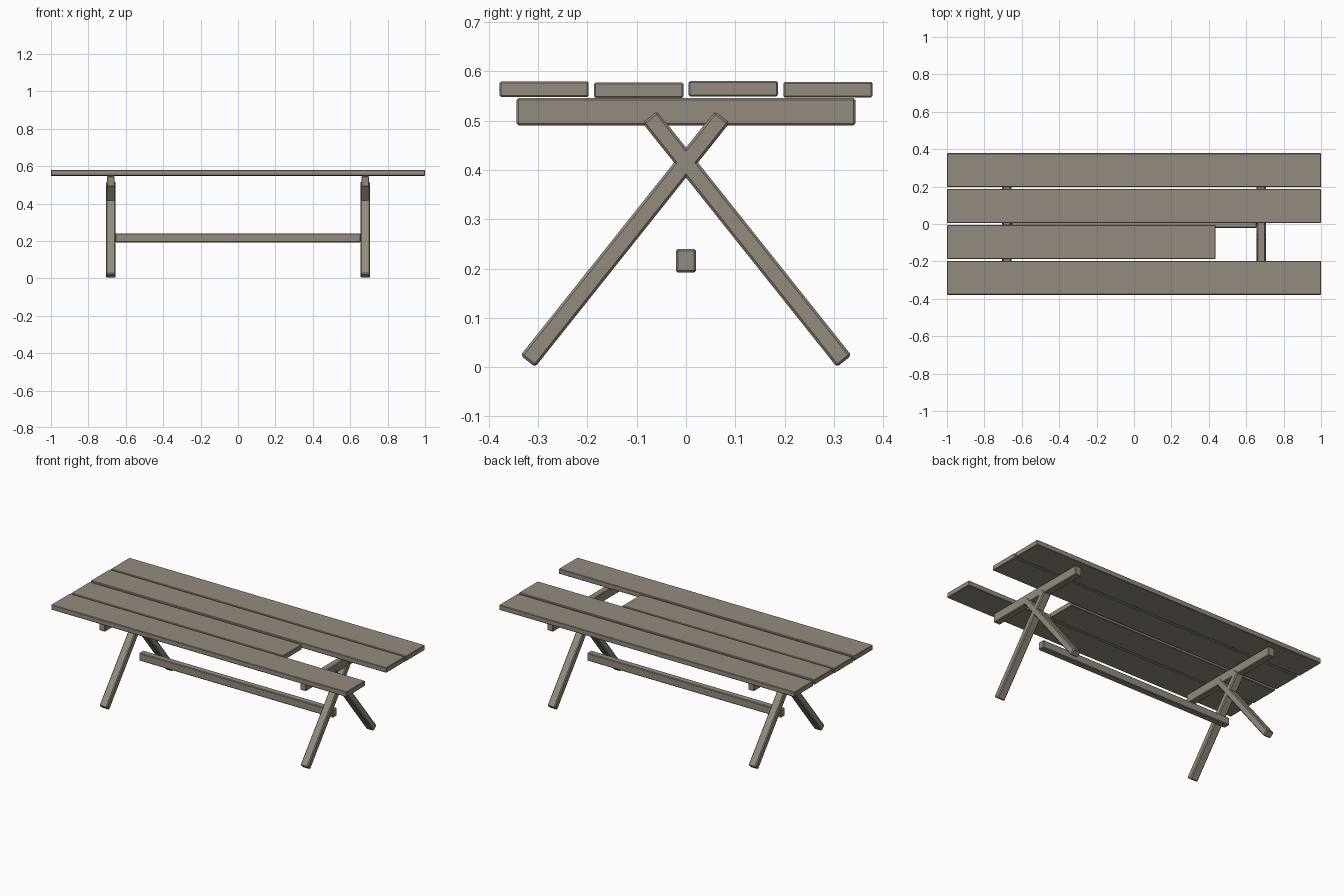
import bpy
from math import atan2, hypot

if "Cube" in bpy.data.objects:
    bpy.data.objects.remove(bpy.data.objects["Cube"], do_unlink=True)

# Weathered wood colour
wood = bpy.data.materials.new("weathered_wood")
wood.use_nodes = True
colour = (0.29, 0.26, 0.21, 1)
wood.diffuse_color = colour
wood.node_tree.nodes["Principled BSDF"].inputs["Base Color"].default_value = colour


def beam(name, centre, size, bevel, tilt=0):
    """A flat-shaded timber with chamfered edges, tilted about x."""
    bpy.ops.mesh.primitive_cube_add(size=1, location=centre, rotation=(tilt, 0, 0))
    ob = bpy.context.object
    ob.name = name
    ob.scale = size
    bpy.ops.object.transform_apply(location=False, rotation=False, scale=True)
    ob.data.materials.append(wood)
    mod = ob.modifiers.new("chamfer", "BEVEL")
    mod.width = bevel
    mod.segments = 1
    return ob


# Table top planks: name, y centre, z centre, right end in x
planks = [
    ("front_plank", -0.288, 0.564, 1.0),
    ("short_plank", -0.096, 0.562, 0.436),
    ("inner_back_plank", 0.096, 0.565, 1.0),
    ("back_plank", 0.288, 0.563, 1.0),
]
for name, y, z, end in planks:
    beam(name, ((end - 1) / 2, y, z), (end + 1, 0.181, 0.031), 0.003)

# Trestles: a cross beam over two crossed legs at each end
foot, top = (-0.321, 0.012), (0.074, 0.508)
dy, dz = top[0] - foot[0], top[1] - foot[1]
for side, x in (("left", 0.68), ("right", -0.68)):
    beam(side + "_cross_beam", (x, 0, 0.518), (0.042, 0.687, 0.056), 0.004)
    for end, s in (("back", -1), ("front", 1)):
        beam(f"{side}_{end}_leg",
             (x, s * (foot[0] + top[0]) / 2, (foot[1] + top[1]) / 2),
             (0.05, hypot(dy, dz), 0.038), 0.005, atan2(dz, s * dy))

# Stretcher rail between the trestles
beam("stretcher_rail", (0, 0, 0.216), (1.312, 0.041, 0.048), 0.004)
